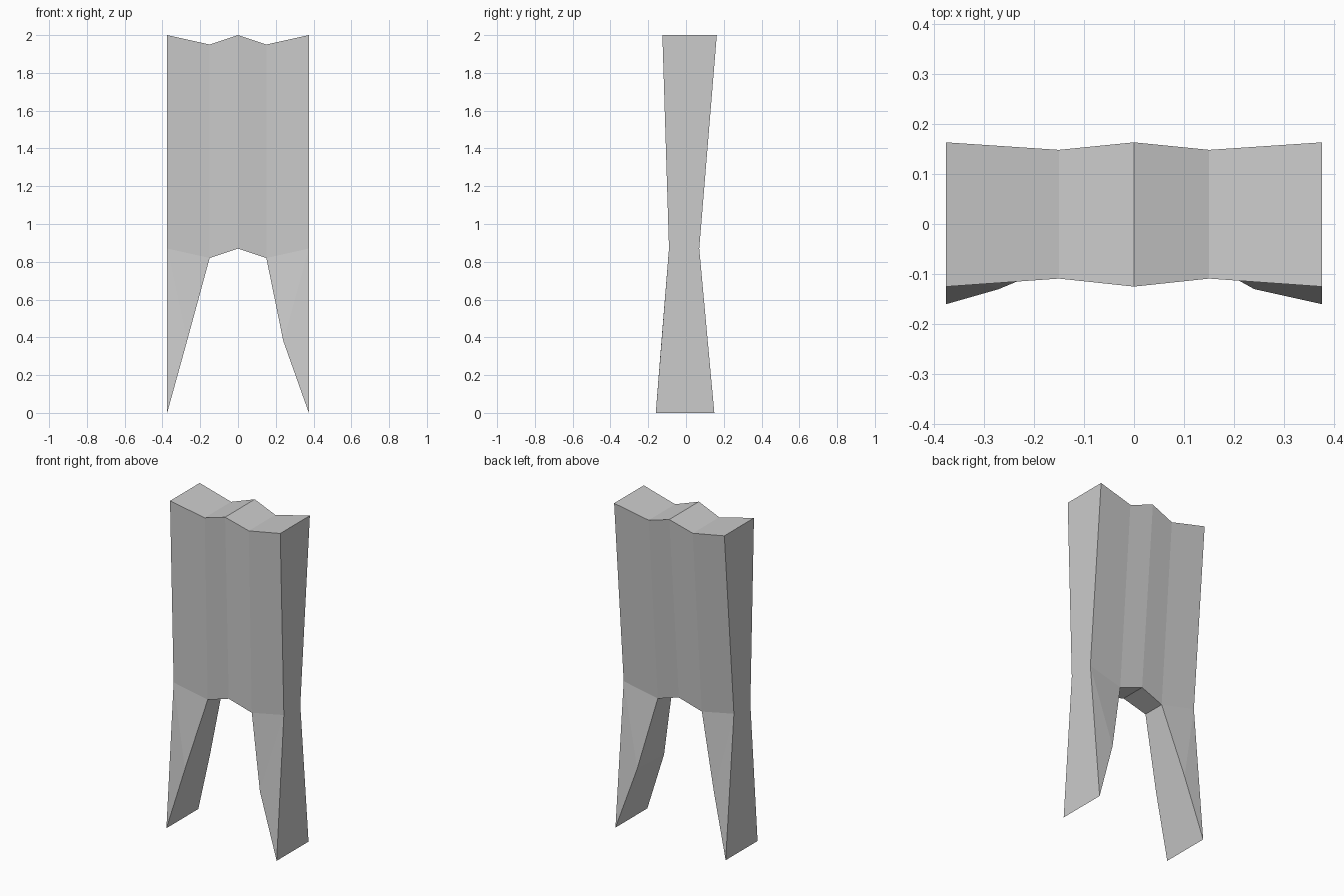
import bpy, bmesh

if "Cube" in bpy.data.objects:
    bpy.data.objects.remove(bpy.data.objects["Cube"])

# Zigzag columns across the width: x, and 1 where the column sits in a valley
COLUMNS = [(-0.375, 0), (-0.15, 1), (0, 0), (0.15, 1), (0.375, 0)]
# Inner leg bend x for (front, back) of each leg
BEND = {-1: (-0.27, -0.27), 1: (0.24, 0.252)}

bm = bmesh.new()


def pair(x, z, front, back, x_back=None):
    """Matching front and back vertices."""
    return (bm.verts.new((x, front, z)),
            bm.verts.new((x if x_back is None else x_back, back, z)))


def slab(pairs):
    """Front and back panels over the same outline."""
    bm.faces.new([p[0] for p in pairs])
    bm.faces.new([p[1] for p in reversed(pairs)])


def bridge(a, b):
    """Panel running from front to back between two pairs."""
    bm.faces.new((a[0], b[0], b[1], a[1]))


# Pleated torso slab
top = [pair(x, 2 - 0.05 * v, -0.125 + 0.016 * v, 0.163 - 0.015 * v) for x, v in COLUMNS]
waist = [pair(x, 0.87 - 0.05 * v, -0.09 + 0.01 * v, 0.07 - 0.01 * v) for x, v in COLUMNS]
for i in range(4):
    slab([waist[i], waist[i + 1], top[i + 1], top[i]])
    bridge(top[i], top[i + 1])
for i in (1, 2):
    bridge(waist[i], waist[i + 1])

# Legs tapering to a single edge on the floor
for side, outer, inner in ((-1, 0, 1), (1, 4, 3)):
    foot = pair(0.375 * side, 0, -0.16, 0.15)
    bend_front, bend_back = BEND[side]
    bend = pair(bend_front, 0.38, -0.13, 0.115, bend_back)
    slab([waist[outer], bend, waist[inner]])
    slab([waist[outer], foot, bend])
    bridge(waist[inner], bend)
    bridge(bend, foot)
    bridge(waist[outer], foot)
    bridge(top[outer], waist[outer])

bmesh.ops.recalc_face_normals(bm, faces=bm.faces)
mesh = bpy.data.meshes.new("trousers")
bm.to_mesh(mesh)
bm.free()
body = bpy.data.objects.new("trousers", mesh)
bpy.context.collection.objects.link(body)
